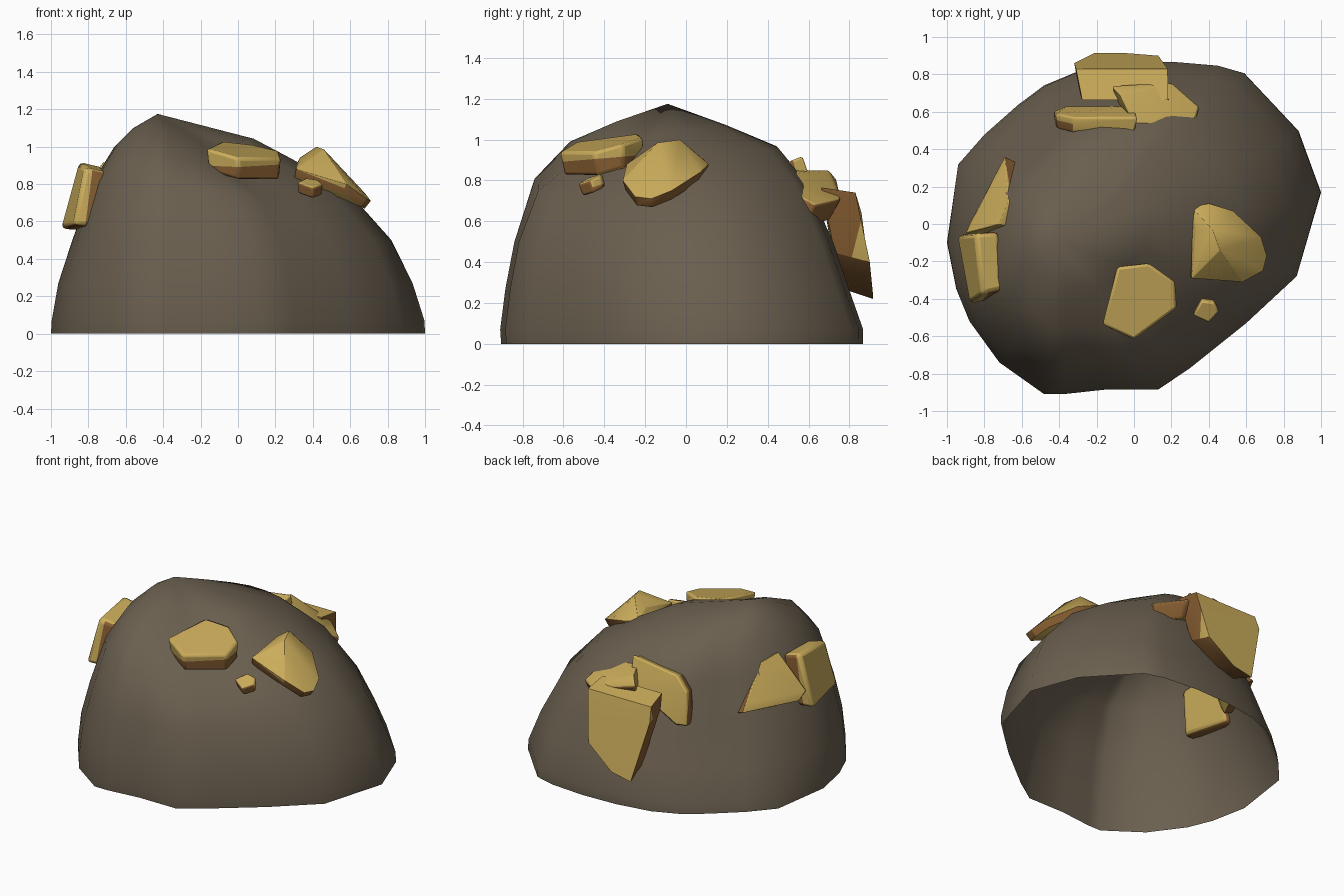
import bpy, bmesh, math
from mathutils import Vector

if "Cube" in bpy.data.objects:
    bpy.data.objects.remove(bpy.data.objects["Cube"])


def material(name, col):
    m = bpy.data.materials.new(name)
    m.diffuse_color = (*col, 1)
    m.use_nodes = True
    m.node_tree.nodes["Principled BSDF"].inputs["Base Color"].default_value = m.diffuse_color
    return m


ROCK = material("rock grey brown", (0.145, 0.115, 0.079))
GOLD = material("ore gold", (0.60, 0.415, 0.105))
BROWN = material("ore brown", (0.25, 0.115, 0.033))


def finish(bm, name, mats, angle):
    me = bpy.data.meshes.new(name)
    bm.to_mesh(me)
    bm.free()
    for m in mats:
        me.materials.append(m)
    ob = bpy.data.objects.new(name, me)
    bpy.context.collection.objects.link(ob)
    bpy.ops.object.select_all(action='DESELECT')
    ob.select_set(True)
    bpy.context.view_layer.objects.active = ob
    bpy.ops.object.shade_smooth_by_angle(angle=math.radians(angle))
    return ob


# Rock mound: footprint scaled up through rings, open underneath
foot = [(1, .17), (.88, .5), (.59, .81), (.45, .85), (.2, .87), (-.06, .86), (-.3, .82),
        (-.48, .745), (-.62, .64), (-.8, .48), (-.94, .32), (-1, -.1), (-.95, -.35),
        (-.88, -.52), (-.72, -.74), (-.48, -.91), (-.38, -.91), (-.15, -.885), (.13, -.885),
        (.3, -.77), (.6, -.53), (.87, -.28)]


def lobe(a, deg, power):
    return max(0, math.cos(a - math.radians(deg))) ** power


# centre x, centre y, scale x, scale y, height, tilt, relief amount
rings = [(0, 0, 1, .995, 0, 0, 0),
         (0, 0, 1, 1, .07, 0, 0),
         (-.015, -.02, .96, .95, .27, 0, 0),
         (-.035, -.035, .875, .885, .5, 0, 0),
         (-.1, -.05, .70, .76, .79, -.03, .5),
         (-.19, -.04, .49, .58, .955, -.06, 1),
         (-.24, -.06, .335, .31, 1.05, -.08, .6)]

bm = bmesh.new()
levels = []
for cx, cy, sx, sy, z, tilt, relief in rings:
    level = []
    for x, y in foot:
        a = math.atan2(y, x)
        r = 1 - min(z, .7) * (.19 * lobe(a, 143, 4) + .07 * lobe(a, 40, 3))
        px, py = cx + x * sx * r, cy + y * sy * r
        pz = z + tilt * px + relief * (.02 * lobe(a, -130, 4) - .11 * lobe(a, -60, 4))
        level.append(bm.verts.new((px, py, pz)))
    levels.append(level)
n = len(foot)
for lo, hi in zip(levels, levels[1:]):
    for i in range(n):
        j = (i + 1) % n
        bm.faces.new((lo[i], lo[j], hi[j], hi[i]))
peak = bm.verts.new((-.43, -.09, 1.175))
for i in range(n):
    bm.faces.new((levels[-1][i], levels[-1][(i + 1) % n], peak))
finish(bm, "rock_mound", [ROCK], 45)


# Ore chunk: hull of an outer face and its inward copy, brown on sides near the rock
def chunk(name, pts, depth, bevel=.02, split=.4):
    d = Vector(depth)
    pts = [Vector(p) for p in pts]
    mid = sum(pts, Vector()) / len(pts)
    out = -d.normalized()
    bm = bmesh.new()
    for p in pts:
        bm.verts.new(p)
        bm.verts.new(mid + (p - mid) * .94 + d)
    res = bmesh.ops.convex_hull(bm, input=bm.verts[:])
    junk = {g for g in res['geom_interior'] + res['geom_unused'] if isinstance(g, bmesh.types.BMVert)}
    bmesh.ops.delete(bm, geom=list(junk), context='VERTS')
    bmesh.ops.dissolve_limit(bm, angle_limit=math.radians(8), verts=bm.verts[:], edges=bm.edges[:])
    cut = mid + d * split
    bmesh.ops.bisect_plane(bm, geom=bm.verts[:] + bm.edges[:] + bm.faces[:],
                           plane_co=cut, plane_no=out)
    bmesh.ops.recalc_face_normals(bm, faces=bm.faces[:])
    for f in bm.faces:
        nz, no = f.normal.z, f.normal.dot(out)
        low = (f.calc_center_median() - cut).dot(out) < 0
        side = -.7 < no < .4
        if side and (nz < -.25 or (low and nz < .7)):
            f.material_index = 1
    ob = finish(bm, name, [GOLD, BROWN], 45)
    b = ob.modifiers.new("worn_edges", 'BEVEL')
    b.width = bevel
    b.segments = 2
    b.limit_method = 'ANGLE'
    b.angle_limit = math.radians(30)


chunk("ore_front", [(-.09, -.23, 1.03), (.08, -.21, 1.01), (.22, -.31, .98), (.23, -.45, .94),
                    (0, -.62, .94), (-.17, -.54, .99)], (0, .01, -.12), split=.6)
chunk("ore_right", [(.42, -.03, 1.0), (.46, -.14, .985), (.33, -.03, .94), (.40, .11, .88),
                    (.31, .09, .9), (.53, .07, .84), (.68, -.07, .75), (.71, -.17, .71),
                    (.69, -.25, .72), (.58, -.31, .8), (.31, -.29, .88)], (-.02, 0, -.05), split=.8)
chunk("ore_pebble", [(.36, -.41, .835), (.43, -.42, .825), (.455, -.47, .8), (.4, -.53, .78),
                     (.315, -.49, .81)], (0, .02, -.06), .015, .7)
chunk("ore_left_front", [(-.85, -.05, .92), (-.82, -.38, .89), (-.95, -.06, .56),
                         (-.88, -.43, .58)], (.13, .02, -.02), .025)
chunk("ore_left_back", [(-.72, 0, .92), (-.67, .12, .88), (-.9, -.05, .68), (-.88, 0, .62),
                        (-.69, .36, .62)], (.1, -.03, -.05), .012)
chunk("ore_back_slab", [(.18, .83, .74), (-.31, .83, .74), (-.32, .86, .64), (-.21, .915, .22),
                        (-.06, .915, .25), (.13, .9, .4)], (.02, -.17, .04), .025)
chunk("ore_back_upper", [(-.12, .74, .8), (.2, .76, .71), (.35, .63, .68), (.33, .56, .72),
                         (.14, .5, .83), (0, .53, .85), (-.08, .7, .85)], (0, -.05, -.11))
chunk("ore_back_strip", [(.02, .57, .92), (-.33, .57, .87), (-.42, .59, .78), (-.43, .6, .55),
                         (-.36, .63, .55), (0, .63, .75)], (0, -.08, -.02), .012)
